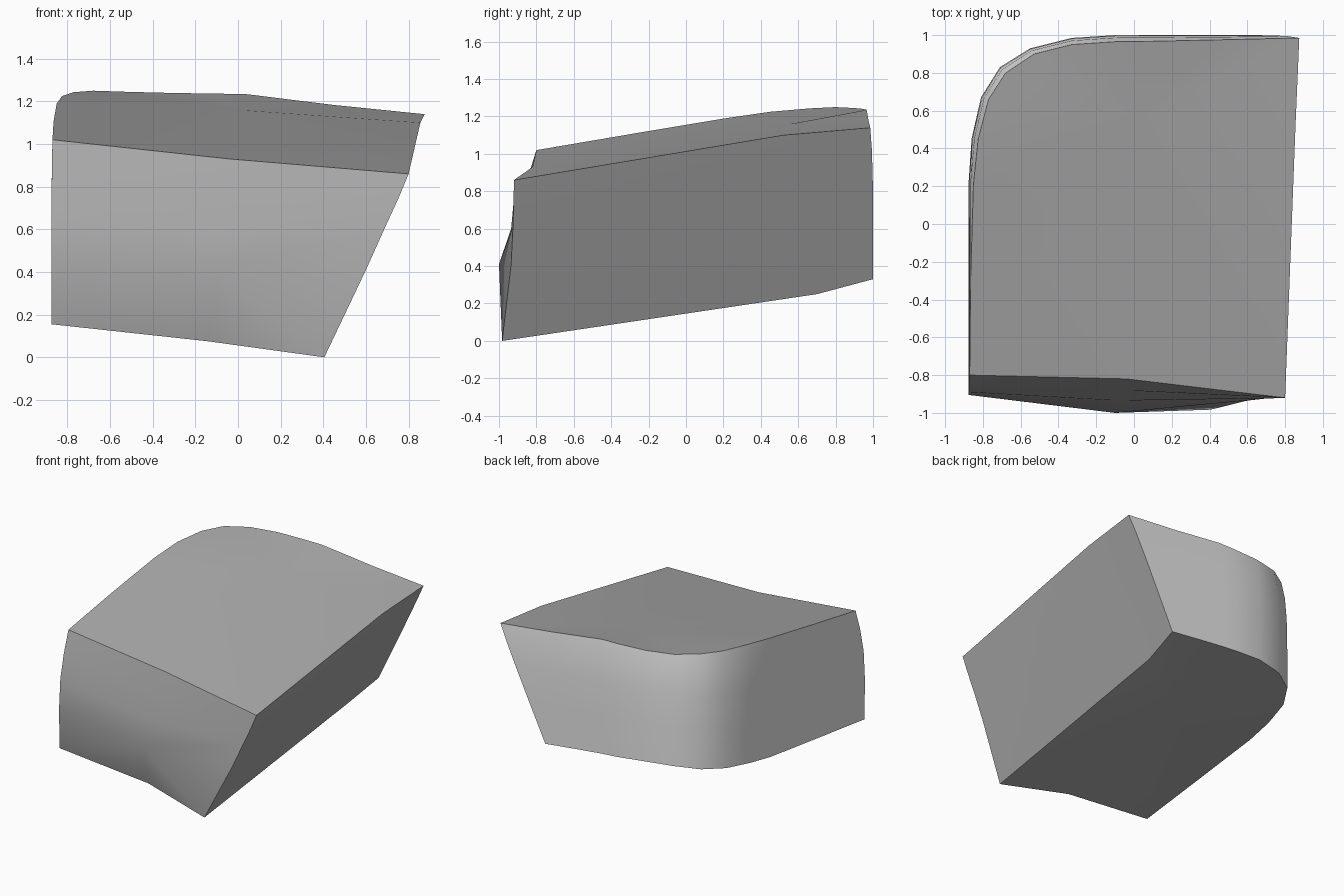
import bpy, bmesh
from mathutils import Vector as V

if "Cube" in bpy.data.objects:
    bpy.data.objects.remove(bpy.data.objects["Cube"])

T = [0, .35, .65, .85, 1]      # height rows
S = [0, 0, .1, .4, 1]          # how far each row has rounded inwards

# front face columns (left, middle, right), bottom to top
left = [V(p) for p in [(-.875, -.9, .155), (-.875, -.905, .46), (-.875, -.89, .68),
                       (-.873, -.85, .86), (-.87, -.8, 1.02)]]
mid = [V(p) for p in [(-.14, -.88, .075), (-.1, -1, .41), (-.08, -.935, .6),
                      (-.06, -.88, .76), (-.04, -.82, .93)]]
right = [V(p) for p in [(.405, -.983, 0), (.6, -.935, .41), (.69, -.925, .61),
                        (.75, -.922, .74), (.8, -.92, .86)]]

# rounded left/back wall: bottom point and top point of each column
wall_ends = [
    ((-.875, -.35, .225), (-.865, -.3, 1.105)),
    ((-.875, .23, .3), (-.85, .21, 1.19)),
    ((-.86, .45, .335), (-.825, .45, 1.225)),
    ((-.81, .67, .365), (-.77, .66, 1.243)),
    ((-.71, .83, .39), (-.68, .80, 1.25)),
    ((-.55, .93, .41), (-.53, .90, 1.245)),
    ((-.33, .985, .41), (-.33, .95, 1.24)),
    ((-.1, 1, .39), (-.1, .965, 1.236)),
    ((.0, 1, .383), (.03, .966, 1.235)),
    ((.22, 1, .36), (.45, .975, 1.183)),
    ((.487, 1, .33), (.875, .985, 1.14)),
]


def column(b, t):
    fx = T if t[0] > 0 else S
    return [V((b[0] + (t[0] - b[0]) * fx[i], b[1] + (t[1] - b[1]) * S[i],
               b[2] + (t[2] - b[2]) * T[i])) for i in range(5)]


wall = [column(b, t) for b, t in wall_ends]
side = [V((.45, .7, .25)).lerp(V((.855, .52, 1.10)), t) for t in T]

# closed ring of columns: front, right side, back, left
ring = [left, mid, right, side] + wall[::-1]
bm = bmesh.new()
vs = [[bm.verts.new(p) for p in col] for col in ring]
n = len(vs)
for i in range(n):
    a, b = vs[i], vs[(i + 1) % n]
    for j in range(4):
        if i == 1 and j == 0:      # lower right front is folded corner to middle
            bm.faces.new((a[0], b[0], a[1]))
            bm.faces.new((b[0], b[1], a[1]))
            continue
        f = bm.faces.new((a[j], b[j], b[j + 1], a[j + 1]))
        f.material_index = 1 if i >= 4 else 0     # pale rounded wall
# slightly domed top and bottom
top = bm.verts.new((0, .56, 1.16))
bot = bm.verts.new((-.1, .3, .262))
for i in range(n):
    k = (i + 1) % n
    bm.faces.new((vs[i][4], vs[k][4], top))
    bm.faces.new((vs[k][0], vs[i][0], bot))
bmesh.ops.recalc_face_normals(bm, faces=bm.faces)

me = bpy.data.meshes.new("rounded_block")
bm.to_mesh(me)
bm.free()
ob = bpy.data.objects.new("rounded_block", me)
bpy.context.collection.objects.link(ob)
for name, g in (("grey", .4), ("pale_grey", .8)):
    mat = bpy.data.materials.new(name)
    mat.diffuse_color = (g, g, g, 1)
    mat.use_nodes = True
    mat.node_tree.nodes["Principled BSDF"].inputs["Base Color"].default_value = mat.diffuse_color
    me.materials.append(mat)
bpy.context.view_layer.objects.active = ob
ob.select_set(True)
bpy.ops.object.shade_smooth_by_angle(angle=.75)
